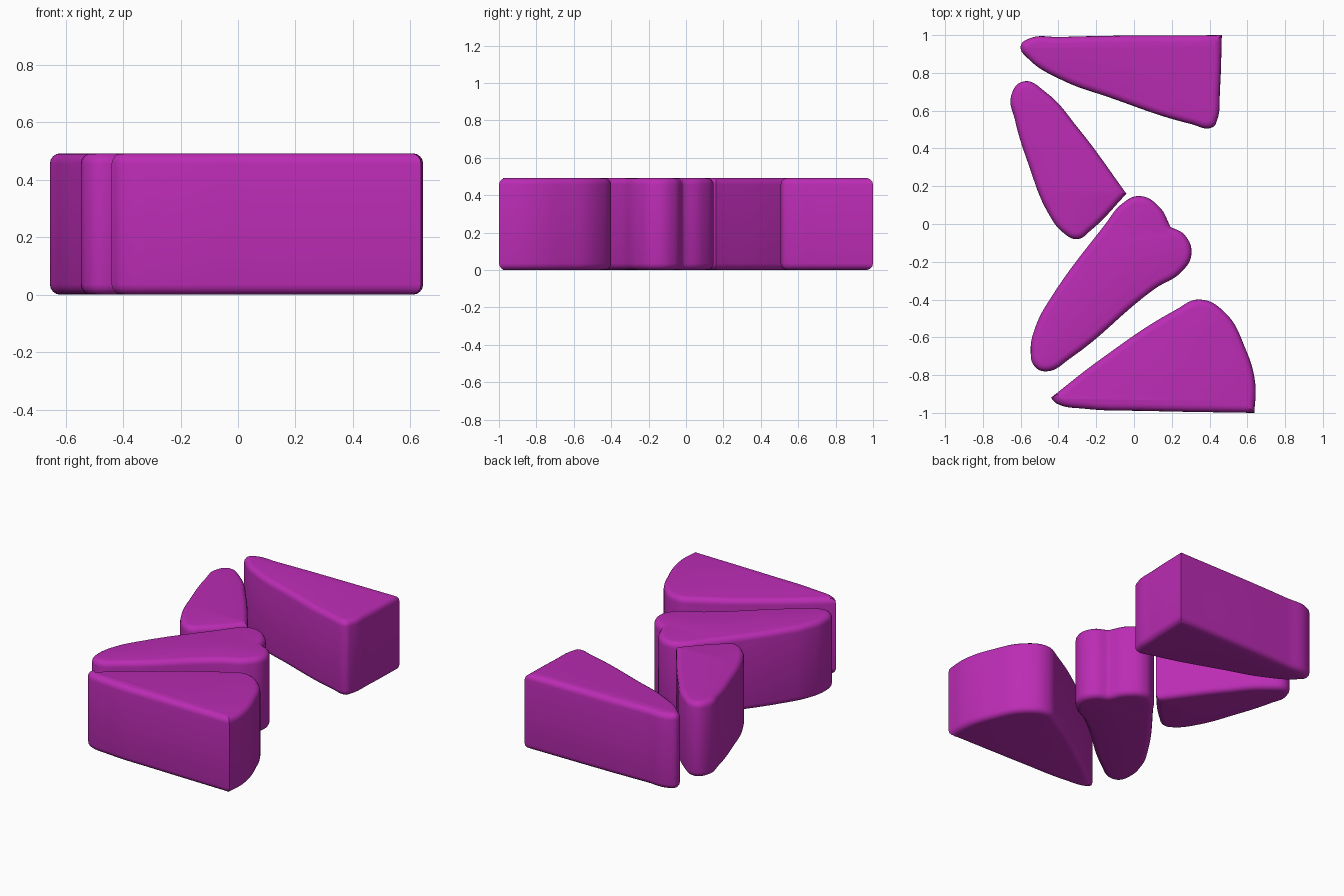
import bpy
import bmesh
import math

default_cube = bpy.data.objects.get("Cube")
if default_cube:
    bpy.data.objects.remove(default_cube, do_unlink=True)

HEIGHT = 0.492
ROUNDING = 0.036

magenta = bpy.data.materials.new("magenta")
magenta.use_nodes = True
colour = (0.50, 0.025, 0.46, 1)
magenta.diffuse_color = colour
magenta.node_tree.nodes["Principled BSDF"].inputs["Base Color"].default_value = colour


def rounded_slab(name, outline, corners):
    """Extrude a smooth closed outline with rounded rims; listed points stay sharp."""
    curve = bpy.data.curves.new(name, "CURVE")
    curve.dimensions = "2D"
    curve.fill_mode = "BOTH"
    curve.resolution_u = 8
    curve.extrude = HEIGHT / 2 - ROUNDING
    curve.bevel_depth = ROUNDING
    curve.bevel_resolution = 3
    curve.offset = -ROUNDING
    spline = curve.splines.new("BEZIER")
    spline.bezier_points.add(len(outline) - 1)
    spline.use_cyclic_u = True
    for index, (point, (x, y)) in enumerate(zip(spline.bezier_points, outline)):
        point.co = (x, y, 0)
        handle = "VECTOR" if index in corners else "AUTO"
        point.handle_left_type = point.handle_right_type = handle

    # Turn the curve into a welded mesh resting on the ground
    source = bpy.data.objects.new(name + " outline", curve)
    bpy.context.collection.objects.link(source)
    bpy.context.view_layer.update()
    evaluated = source.evaluated_get(bpy.context.evaluated_depsgraph_get())
    mesh = bpy.data.meshes.new_from_object(evaluated)
    bpy.data.objects.remove(source, do_unlink=True)
    bm = bmesh.new()
    bm.from_mesh(mesh)
    bmesh.ops.remove_doubles(bm, verts=bm.verts, dist=0.0005)
    bmesh.ops.translate(bm, verts=bm.verts, vec=(0, 0, HEIGHT / 2))
    bmesh.ops.recalc_face_normals(bm, faces=bm.faces)
    bm.to_mesh(mesh)
    bm.free()
    mesh.materials.clear()
    mesh.materials.append(magenta)

    slab = bpy.data.objects.new(name, mesh)
    bpy.context.collection.objects.link(slab)
    bpy.ops.object.select_all(action="DESELECT")
    slab.select_set(True)
    bpy.context.view_layer.objects.active = slab
    bpy.ops.object.shade_smooth_by_angle(angle=math.radians(35))


# Long wedge at the back, square on its left end
rounded_slab("back_wedge", [
    (-.6, .94), (-.56, .98), (-.39, .99), (.465, 1), (.455, .71), (.44, .55),
    (.415, .512), (.3, .53), (-.13, .67), (-.39, .766), (-.56, .875)], {3})

# Narrow leaning petal with one pointed corner
rounded_slab("petal", [
    (-.585, .755), (-.65, .68), (-.63, .55), (-.56, .32), (-.45, .05),
    (-.37, -.05), (-.3, -.08), (-.23, -.035), (-.04, .16), (-.29, .5),
    (-.47, .7)], {8})

# Central club shape with a notch between its two lobes
rounded_slab("middle_club", [
    (.03, .148), (-.06, .11), (-.155, -.005), (-.446, -.4), (-.52, -.54),
    (-.547, -.67), (-.525, -.755), (-.46, -.78), (-.34, -.713), (.11, -.343),
    (.25, -.255), (.304, -.16), (.27, -.06), (.193, -.015), (.135, .09)], {13})

# Broad fan at the front with a straight front edge
rounded_slab("front_fan", [
    (-.44, -.92), (-.41, -.95), (-.26, -.978), (.08, -.99), (.637, -1),
    (.642, -.845), (.59, -.66), (.478, -.465), (.346, -.4), (.22, -.455),
    (-.18, -.718)], {0, 4})
